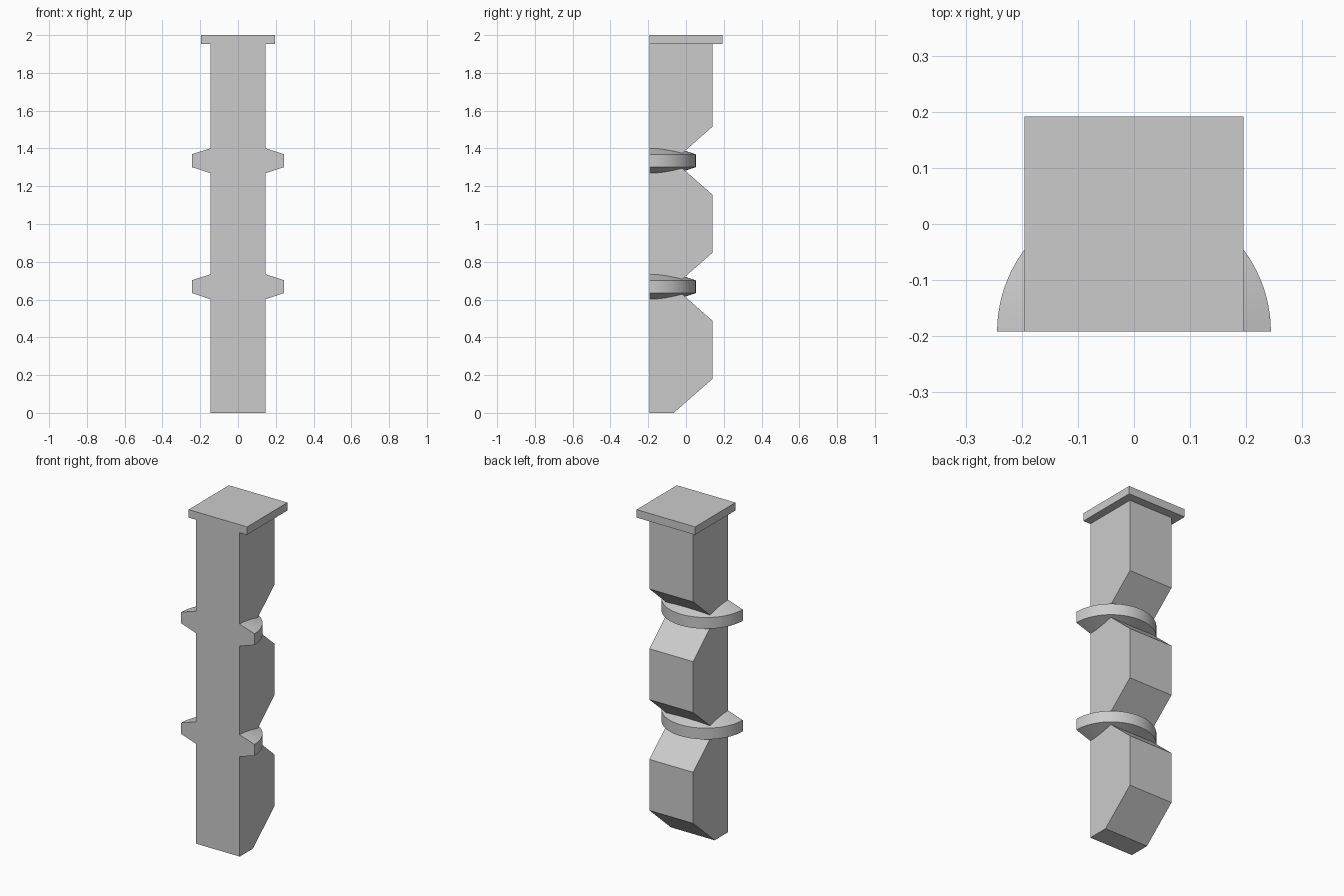
import bpy
import bmesh
from math import cos, sin, pi, radians

cube = bpy.data.objects.get("Cube")
if cube:
    bpy.data.objects.remove(cube, do_unlink=True)

GREY = (0.6, 0.6, 0.6, 1.0)
stone = bpy.data.materials.new("plain grey")
stone.diffuse_color = GREY
stone.use_nodes = True
stone.node_tree.nodes["Principled BSDF"].inputs["Base Color"].default_value = GREY

FRONT = -0.192           # flat front plane shared by every part
BACK = 0.14
HALF_WIDTH = 0.146
SHAFT_TOP = 1.952
COLLARS = (0.668, 1.335)


def loft(name, sections):
    """Join matching cross-sections into a closed solid."""
    bm = bmesh.new()
    rings = [[bm.verts.new(p) for p in section] for section in sections]
    for a, b in zip(rings, rings[1:]):
        for i in range(len(a)):
            j = (i + 1) % len(a)
            bm.faces.new((a[i], a[j], b[j], b[i]))
    bm.faces.new(rings[0])
    bm.faces.new(rings[-1])
    bmesh.ops.recalc_face_normals(bm, faces=bm.faces)
    mesh = bpy.data.meshes.new(name)
    bm.to_mesh(mesh)
    bm.free()
    mesh.materials.append(stone)
    obj = bpy.data.objects.new(name, mesh)
    bpy.context.collection.objects.link(obj)
    return obj


# Shaft: side profile with a V notch in the back at each collar
notch_y, notch_h = -0.065, 0.18
profile = [(FRONT, 0), (notch_y, 0), (BACK, notch_h)]
for z in COLLARS:
    profile += [(BACK, z - notch_h), (notch_y, z), (BACK, z + notch_h)]
profile += [(BACK, SHAFT_TOP), (FRONT, SHAFT_TOP)]
loft("shaft", [[(x, y, z) for y, z in profile] for x in (-HALF_WIDTH, HALF_WIDTH)])

# Cap: square slab flush with the front
half_cap = 0.195
cap_outline = [(-half_cap, FRONT), (half_cap, FRONT), (half_cap, 0.192), (-half_cap, 0.192)]
loft("cap", [[(x, y, z) for x, y in cap_outline] for z in (SHAFT_TOP, 2.0)])

# Collars: half rings with bevelled upper and lower sides
SEGMENTS = 48
rim = 0.244
ring_profile = [(HALF_WIDTH, -0.066), (rim, -0.034), (rim, 0.034), (HALF_WIDTH, 0.066)]
for label, z in zip(("lower", "upper"), COLLARS):
    angles = [pi * i / SEGMENTS for i in range(SEGMENTS + 1)]
    collar = loft(label + "_collar", [
        [(r * cos(a), FRONT + r * sin(a), z + h) for r, h in ring_profile] for a in angles])
    bpy.ops.object.select_all(action="DESELECT")
    collar.select_set(True)
    bpy.context.view_layer.objects.active = collar
    bpy.ops.object.shade_smooth_by_angle(angle=radians(15))
